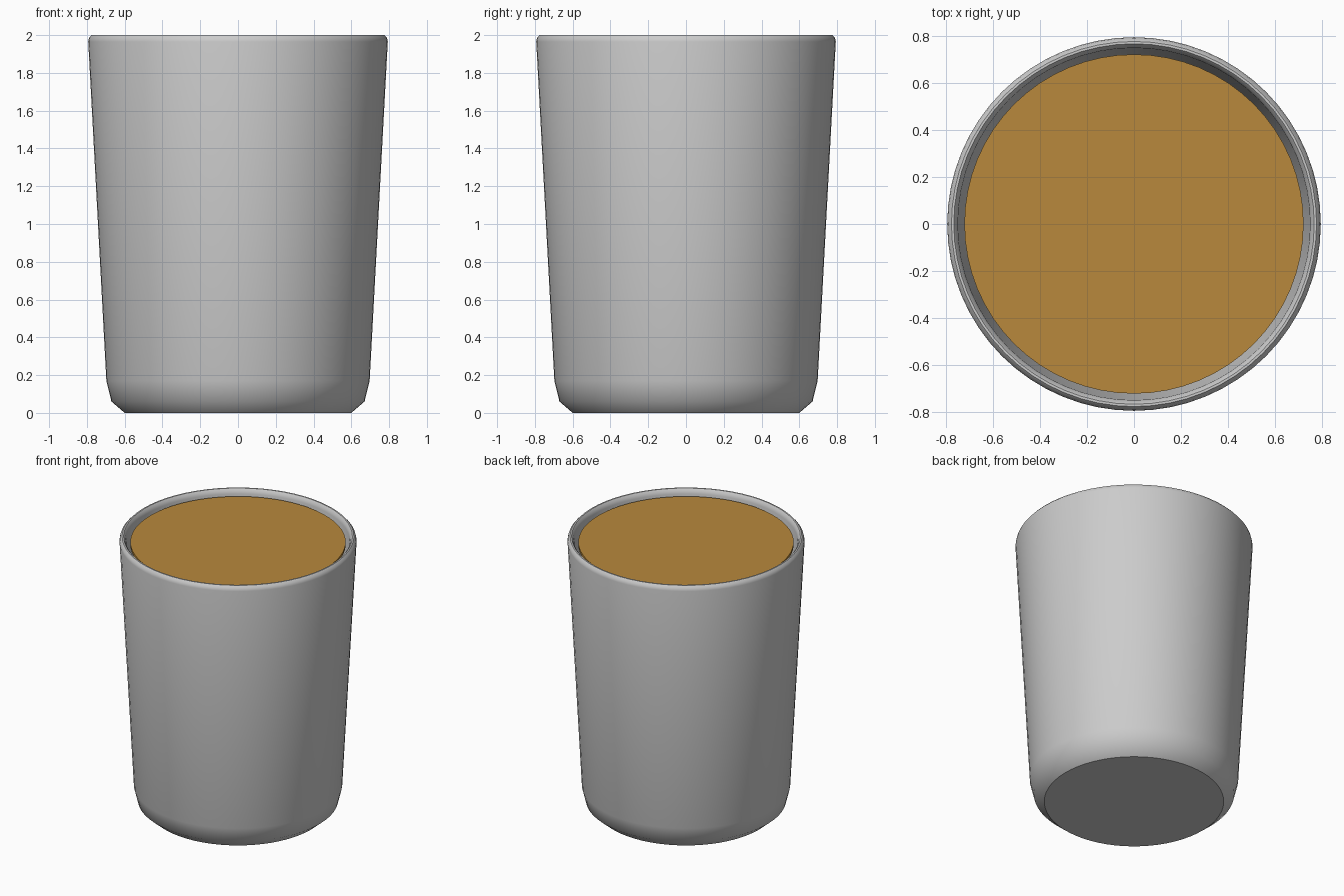
import bpy, math

if "Cube" in bpy.data.objects:
    bpy.data.objects.remove(bpy.data.objects["Cube"])

SEGMENTS = 64


def lathe(name, profile, angle):
    """Revolve (radius, z) points around z; radius 0 becomes a single pole."""
    verts, faces, rings = [], [], []
    for r, z in profile:
        start = len(verts)
        n = 1 if r == 0 else SEGMENTS
        for i in range(n):
            a = 2 * math.pi * i / SEGMENTS
            verts.append((r * math.cos(a), r * math.sin(a), z))
        rings.append([start + i % n for i in range(SEGMENTS)])
    for low, high in zip(rings, rings[1:]):
        for i in range(SEGMENTS):
            j = (i + 1) % SEGMENTS
            loop = [low[i], low[j], high[j], high[i]]
            faces.append(list(dict.fromkeys(loop)))
    mesh = bpy.data.meshes.new(name)
    mesh.from_pydata(verts, [], faces)
    obj = bpy.data.objects.new(name, mesh)
    bpy.context.collection.objects.link(obj)
    bpy.ops.object.select_all(action='DESELECT')
    obj.select_set(True)
    bpy.context.view_layer.objects.active = obj
    bpy.ops.object.shade_smooth_by_angle(angle=math.radians(angle))
    return obj


# Cup: base, rounded foot, tapered wall, rounded rim, then the inside
lathe("cup", [
    (0, 0), (0.60, 0), (0.67, 0.06), (0.697, 0.17),
    (0.793, 1.965), (0.789, 1.985), (0.775, 2.0),
    (0.765, 2.0), (0.753, 1.985), (0.748, 1.965),
    (0.65, 0.18), (0.62, 0.09), (0.56, 0.05), (0, 0.05),
], 37)

# Drink surface sitting just under the rim
drink = lathe("drink", [(0, 1.94), (0.72, 1.94), (0.72, 1.96), (0, 1.96)], 30)
mat = bpy.data.materials.new("drink_brown")
mat.diffuse_color = (0.48, 0.25, 0.045, 1)
mat.use_nodes = True
mat.node_tree.nodes["Principled BSDF"].inputs["Base Color"].default_value = mat.diffuse_color
drink.data.materials.append(mat)
